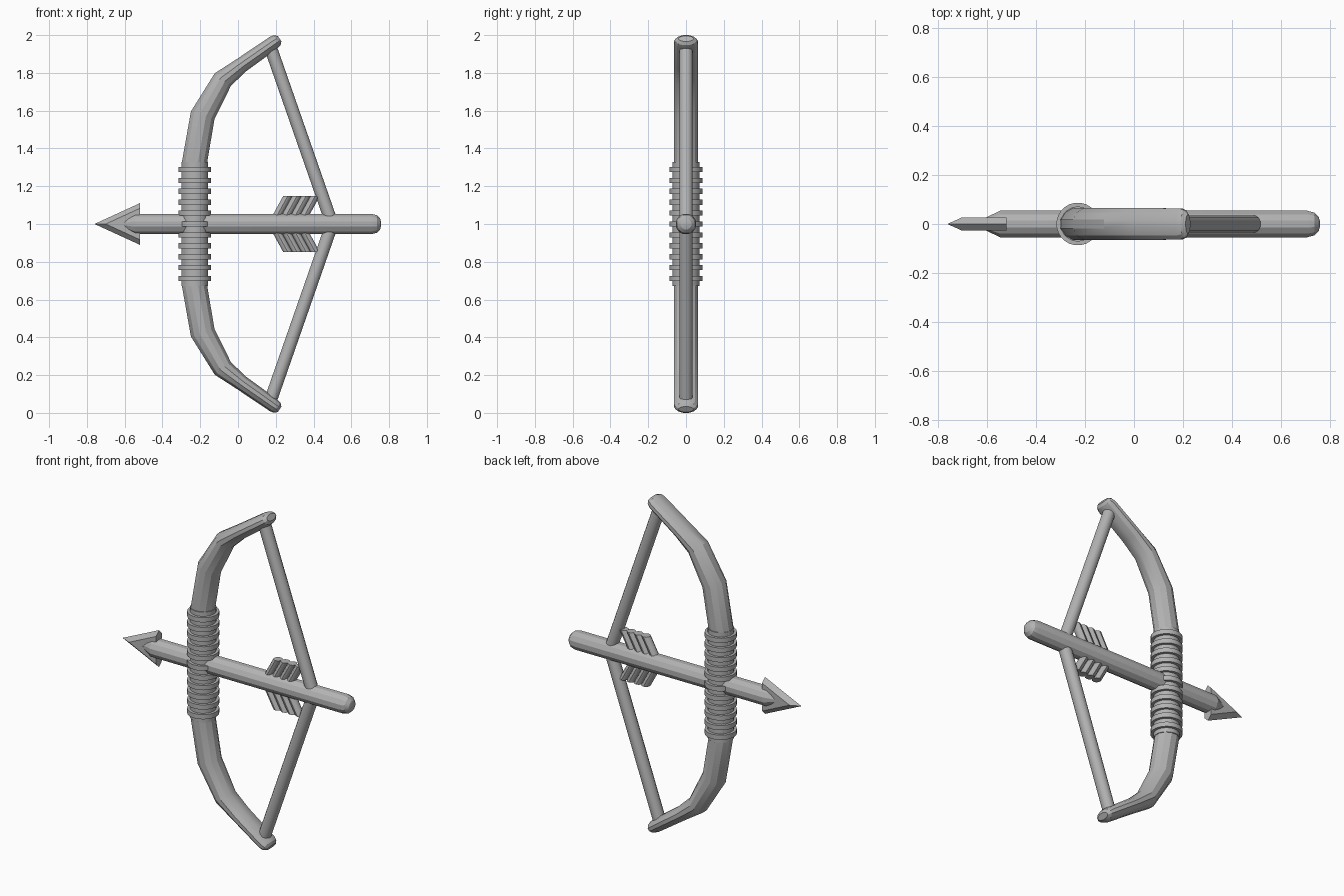
import bpy, bmesh, math
from mathutils import Vector

if "Cube" in bpy.data.objects:
    bpy.data.objects.remove(bpy.data.objects["Cube"])

grey = bpy.data.materials.new("plain_grey")
grey.diffuse_color = (0.45, 0.45, 0.45, 1)
grey.use_nodes = True
grey.node_tree.nodes["Principled BSDF"].inputs["Base Color"].default_value = grey.diffuse_color


def finish(name, bm, smooth=None):
    bmesh.ops.recalc_face_normals(bm, faces=bm.faces)
    me = bpy.data.meshes.new(name)
    bm.to_mesh(me)
    bm.free()
    me.materials.append(grey)
    ob = bpy.data.objects.new(name, me)
    bpy.context.collection.objects.link(ob)
    if smooth:
        bpy.context.view_layer.objects.active = ob
        ob.select_set(True)
        bpy.ops.object.shade_smooth_by_angle(angle=math.radians(smooth))
        ob.select_set(False)
    return ob


def loft(name, sections, sides=12, smooth=None):
    """Sweep ellipses along a path in the xz plane: (x, z, in-plane radius, y radius)."""
    bm = bmesh.new()
    rings = []
    last = len(sections) - 1
    for i, (x, z, rp, ry) in enumerate(sections):
        a, b = sections[max(i - 1, 0)], sections[min(i + 1, last)]
        t = Vector((b[0] - a[0], 0, b[1] - a[1])).normalized()
        n = Vector((-t.z, 0, t.x))
        ring = []
        for k in range(sides):
            ang = 2 * math.pi * (k + 0.5) / sides
            p = Vector((x, 0, z)) + n * rp * math.cos(ang)
            p.y = ry * math.sin(ang)
            ring.append(bm.verts.new(p))
        rings.append(ring)
    for r, s in zip(rings, rings[1:]):
        for k in range(sides):
            j = (k + 1) % sides
            bm.faces.new((r[k], r[j], s[j], s[k]))
    bm.faces.new(rings[0])
    bm.faces.new(rings[-1])
    return finish(name, bm, smooth)


# bow: upper limb sections, mirrored below the grip, flattened towards the tips
upper = [(-0.233, 1.31, 0.069, 0.067), (-0.187, 1.575, 0.068, 0.067),
         (-0.08, 1.765, 0.056, 0.067), (0.02, 1.842, 0.042, 0.067),
         (0.19, 1.961, 0.038, 0.066), (0.208, 1.973, 0.033, 0.058),
         (0.220, 1.981, 0.018, 0.040)]
lower = [(x, 2 - z, a, b) for x, z, a, b in reversed(upper)]
loft("bow_limbs", lower + upper, 12, 25)

# grip: sleeve with eleven raised bands
profile = [(0.672, 0.071)]
for k in range(-5, 6):
    zc = 1 + 0.0577 * k
    profile += [(zc - 0.014, 0.071), (zc - 0.014, 0.087),
                (zc + 0.014, 0.087), (zc + 0.014, 0.071)]
profile.append((1.328, 0.071))
loft("grip_wrap", [(-0.229, z, r, r) for z, r in profile], 24, 30)

# arrow shaft: tapered front, rounded back
shaft = [(-0.61, 0.024), (-0.545, 0.056), (0.705, 0.056), (0.735, 0.048),
         (0.752, 0.030), (0.757, 0.012)]
loft("arrow_shaft", [(x, 1, r, r) for x, r in shaft], 12, 25)

# arrowhead: notched chevron with a bevelled sharp outer edge
bm = bmesh.new()


def vert(x, y, z):
    return bm.verts.new((x, y, 1 + z))


edge = [vert(-0.52, 0, 0.11), vert(-0.76, 0, 0), vert(-0.52, 0, -0.11)]
sides_v = []
for y in (-0.027, 0.027):
    ridge = [vert(-0.52, y, 0.083), vert(-0.70, y, 0), vert(-0.52, y, -0.083)]
    notch = [vert(-0.52, y, 0.05), vert(-0.61, y, 0), vert(-0.52, y, -0.05)]
    sides_v.append((ridge, notch))
    for i in (0, 1):
        bm.faces.new((edge[i], edge[i + 1], ridge[i + 1], ridge[i]))
        bm.faces.new((ridge[i], ridge[i + 1], notch[i + 1], notch[i]))
(ra, na), (rb, nb) = sides_v
for i in (0, 1):
    bm.faces.new((na[i], na[i + 1], nb[i + 1], nb[i]))
for i in (0, 2):
    bm.faces.new((edge[i], ra[i], na[i], nb[i], rb[i]))
finish("arrowhead", bm)

# strings from the limb tips to the shaft
for name, s in (("string_upper", 1), ("string_lower", -1)):
    loft(name, [(0.172, 1 + s * 0.935, 0.035, 0.036),
                (0.486, 1 + s * 0.035, 0.035, 0.036)], 12, 35)

# fletching: four sheared rods above and below the shaft
for name, s in (("feather_upper", 1), ("feather_lower", -1)):
    for k in range(4):
        bm = bmesh.new()
        bmesh.ops.create_cone(bm, cap_ends=True, segments=10,
                              radius1=0.0255, radius2=0.0255, depth=0.13)
        for v in bm.verts:
            h = v.co.z + 0.065 + 0.018
            v.co.x += 0.182 + 0.0485 * k + h * 0.55
            v.co.z = 1 + s * h
        finish(f"{name}_{k + 1}", bm, 40)
